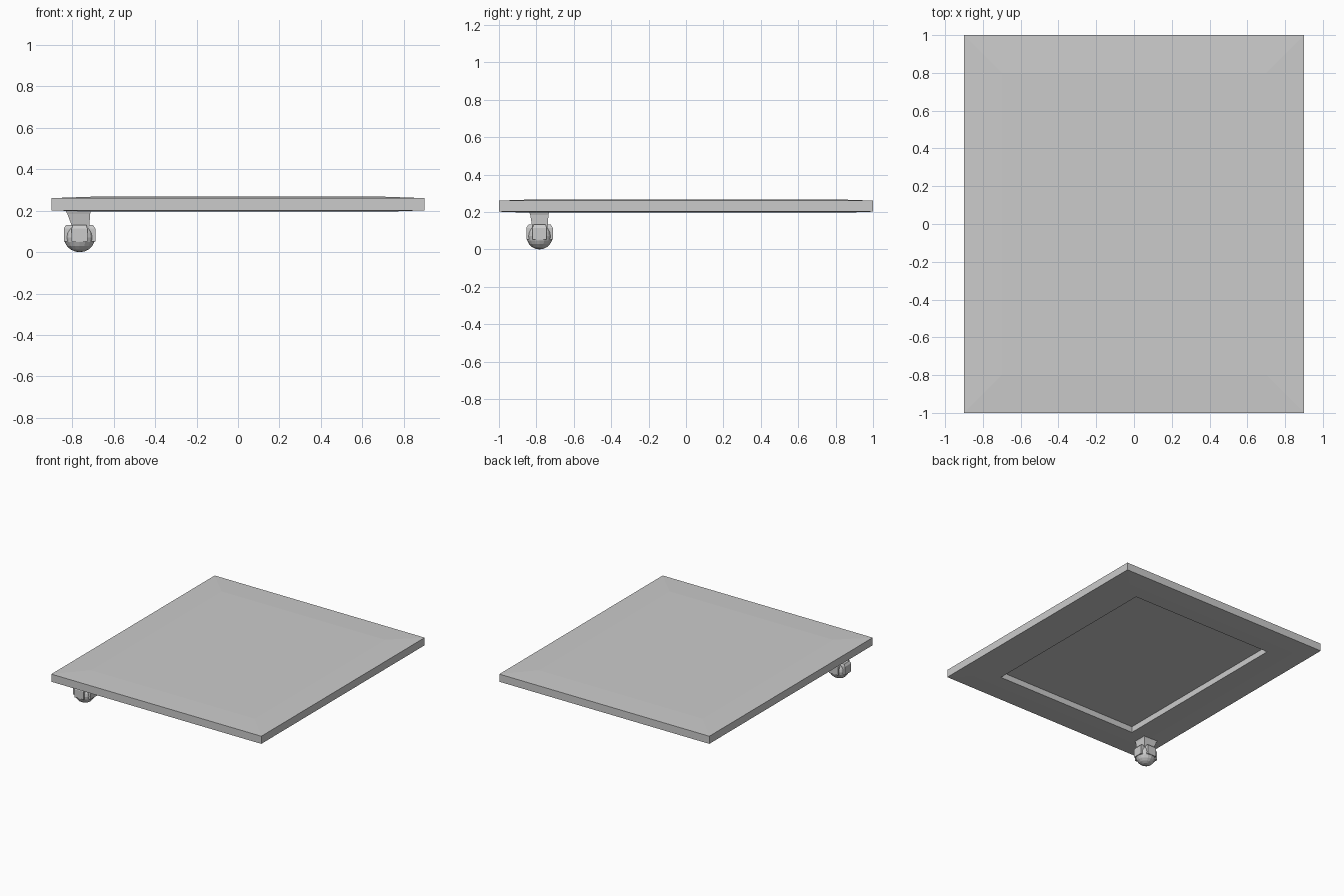
import bpy, bmesh
from mathutils import Matrix

if "Cube" in bpy.data.objects:
    bpy.data.objects.remove(bpy.data.objects["Cube"])


def loft(name, rings):
    """Closed solid through rectangular rings (cx, cy, half_x, half_y, z)."""
    bm = bmesh.new()
    loops = []
    for cx, cy, hx, hy, z in rings:
        loops.append([bm.verts.new((cx + sx * hx, cy + sy * hy, z))
                      for sx, sy in ((-1, -1), (1, -1), (1, 1), (-1, 1))])
    for a, b in zip(loops, loops[1:]):
        for i in range(4):
            j = (i + 1) % 4
            bm.faces.new((a[i], a[j], b[j], b[i]))
    bm.faces.new(loops[0])
    bm.faces.new(loops[-1])
    bmesh.ops.recalc_face_normals(bm, faces=bm.faces)
    return finish(name, bm)


def finish(name, bm):
    mesh = bpy.data.meshes.new(name)
    bm.to_mesh(mesh)
    bm.free()
    ob = bpy.data.objects.new(name, mesh)
    bpy.context.collection.objects.link(ob)
    return ob


# Deck: thin slab, faintly crowned, with a rectangular recess underneath
loft("deck", [
    (0, 0, 0.70, 0.80, 0.268),
    (0, 0, 0.90, 1.00, 0.261),
    (0, 0, 0.90, 1.00, 0.202),
    (0, 0, 0.76, 0.86, 0.197),
    (0, 0, 0.61, 0.75, 0.197),
    (0, 0, 0.61, 0.75, 0.243),
])

# Caster: single ball wheel under the front left corner
CX, CY = -0.765, -0.783

bm = bmesh.new()
bmesh.ops.create_uvsphere(bm, u_segments=16, v_segments=10, radius=1,
                          matrix=Matrix.Translation((CX, CY, 0.071))
                          @ Matrix.Diagonal((0.075, 0.070, 0.071, 1)))
finish("caster_ball", bm)

# Tapered neck joining the ball to the deck
loft("caster_neck", [
    (-0.772, -0.785, 0.064, 0.054, 0.205),
    (-0.769, -0.784, 0.055, 0.049, 0.185),
    (-0.758, -0.781, 0.040, 0.040, 0.115),
])

# Square housing plates proud of the ball on all four sides
for name, hx, hy in (("caster_side_plates", 0.076, 0.038),
                     ("caster_end_plates", 0.038, 0.071)):
    loft(name, [(CX, CY, hx, hy, 0.052), (CX, CY, hx, hy, 0.115),
                (CX, CY, hx * 0.85, hy * 0.85, 0.132)])
